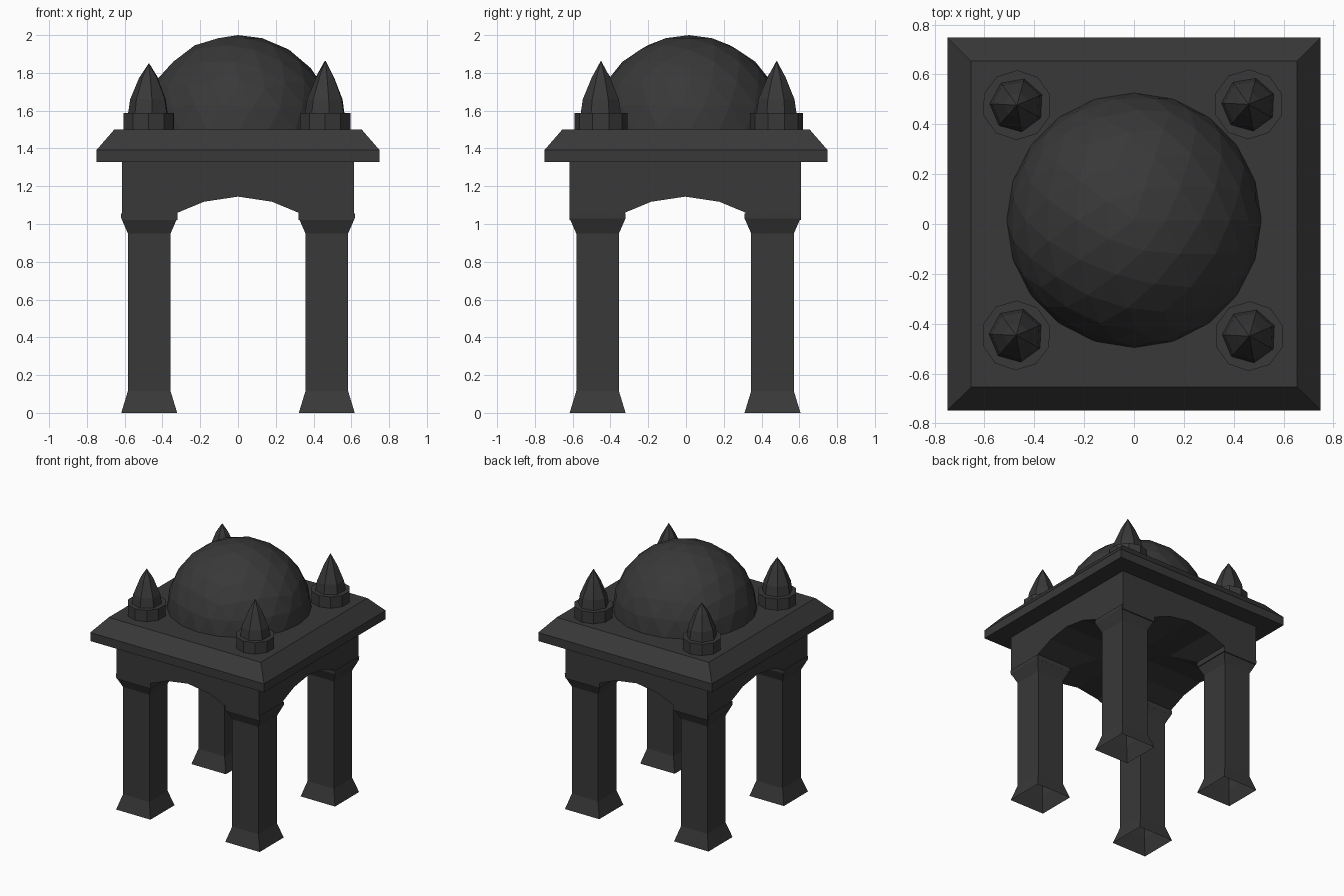
import bpy, bmesh, math
from mathutils import Vector

if "Cube" in bpy.data.objects:
    bpy.data.objects.remove(bpy.data.objects["Cube"])

stone = bpy.data.materials.new("dark grey stone")
stone.diffuse_color = (0.04, 0.04, 0.04, 1)
stone.use_nodes = True
stone.node_tree.nodes["Principled BSDF"].inputs["Base Color"].default_value = stone.diffuse_color


def finish(name, bm):
    bmesh.ops.recalc_face_normals(bm, faces=bm.faces)
    mesh = bpy.data.meshes.new(name)
    bm.to_mesh(mesh)
    bm.free()
    mesh.materials.append(stone)
    ob = bpy.data.objects.new(name, mesh)
    bpy.context.collection.objects.link(ob)
    return ob


def loft(name, center, sides, profile, turn=0.0, cap_bottom=True):
    """Stack rings of (radius, z); a zero radius closes to a point."""
    bm = bmesh.new()
    rings = []
    for r, z in profile:
        if r == 0:
            rings.append([bm.verts.new((*center, z))] * sides)
        else:
            rings.append([bm.verts.new((center[0] + r * math.cos(turn + 2 * math.pi * i / sides),
                                        center[1] + r * math.sin(turn + 2 * math.pi * i / sides), z))
                          for i in range(sides)])
    for a, b in zip(rings, rings[1:]):
        for i in range(sides):
            j = (i + 1) % sides
            bm.faces.new((a[i], a[j], b[i]) if b[i] is b[j] else (a[i], a[j], b[j], b[i]))
    if cap_bottom:
        bm.faces.new(rings[0][::-1])
    if profile[-1][0] > 0:
        bm.faces.new(rings[-1])
    return finish(name, bm)


def square(name, center, profile, cap_bottom=True):
    """Square loft, profile given as (half width, z)."""
    return loft(name, center, 4, [(h * math.sqrt(2), z) for h, z in profile],
                math.pi / 4, cap_bottom)


# Four columns with flared foot (hollow below) and flared capital
for sx in (-1, 1):
    for sy in (-1, 1):
        side = ("front" if sy < 0 else "back") + ("_left" if sx < 0 else "_right")
        square(side + "_column", (sx * 0.47, sy * 0.463 - 0.005),
               [(0.148, 0), (0.113, 0.115), (0.113, 0.95), (0.148, 1.03), (0.149, 1.055)], False)

# Arched block: a slab cut by one arch tunnel in each direction
block = square("arched_block", (0, -0.004), [(0.613, 1.02), (0.613, 1.327)])
arch = [(-0.32, 0.98), (-0.32, 1.06), (-0.18, 1.118), (0, 1.145),
        (0.18, 1.118), (0.32, 1.06), (0.32, 0.98)]
for along_x in (False, True):
    bm = bmesh.new()
    ends = []
    for d in (-0.9, 0.9):
        ends.append([bm.verts.new((d, u - 0.004, z) if along_x else (u, d, z)) for u, z in arch])
    bm.faces.new(ends[0])
    bm.faces.new(ends[1][::-1])
    for i in range(len(arch)):
        j = (i + 1) % len(arch)
        bm.faces.new((ends[0][i], ends[0][j], ends[1][j], ends[1][i]))
    cutter = finish("side_arch_cutter" if along_x else "front_arch_cutter", bm)
    cutter.hide_render = True
    cutter.display_type = 'WIRE'
    mod = block.modifiers.new("arch", 'BOOLEAN')
    mod.operation = 'DIFFERENCE'
    mod.solver = 'EXACT'
    mod.object = cutter
    bpy.context.view_layer.objects.active = block
    bpy.ops.object.modifier_apply(modifier=mod.name)
    bpy.data.objects.remove(cutter)

# Cornice slab with sloped top edge
square("cornice", (0, 0), [(0.748, 1.327), (0.748, 1.393), (0.655, 1.5)])

# Faceted dome, cut off at the roof
bm = bmesh.new()
bmesh.ops.create_icosphere(bm, subdivisions=3, radius=0.512)
bmesh.ops.translate(bm, verts=bm.verts, vec=(0, 0.015, 1.488))
bmesh.ops.bisect_plane(bm, geom=bm.verts[:] + bm.edges[:] + bm.faces[:],
                       plane_co=Vector((0, 0, 1.495)), plane_no=Vector((0, 0, 1)),
                       clear_inner=True)
finish("dome", bm)

# Corner finials: round plinth and bulging spike
for label, x, y, top in (("front_left", -0.473, -0.447, 1.85), ("front_right", 0.463, -0.45, 1.865),
                         ("back_left", -0.47, 0.477, 1.85), ("back_right", 0.46, 0.48, 1.865)):
    loft(label + "_plinth", (x, y), 10, [(0.14, 1.495), (0.14, 1.588)], 0.3)
    loft(label + "_spike", (x, y), 7,
         [(0.11, 1.58), (0.098, 1.66), (0.05, 1.775), (0, top)], 0.4)
